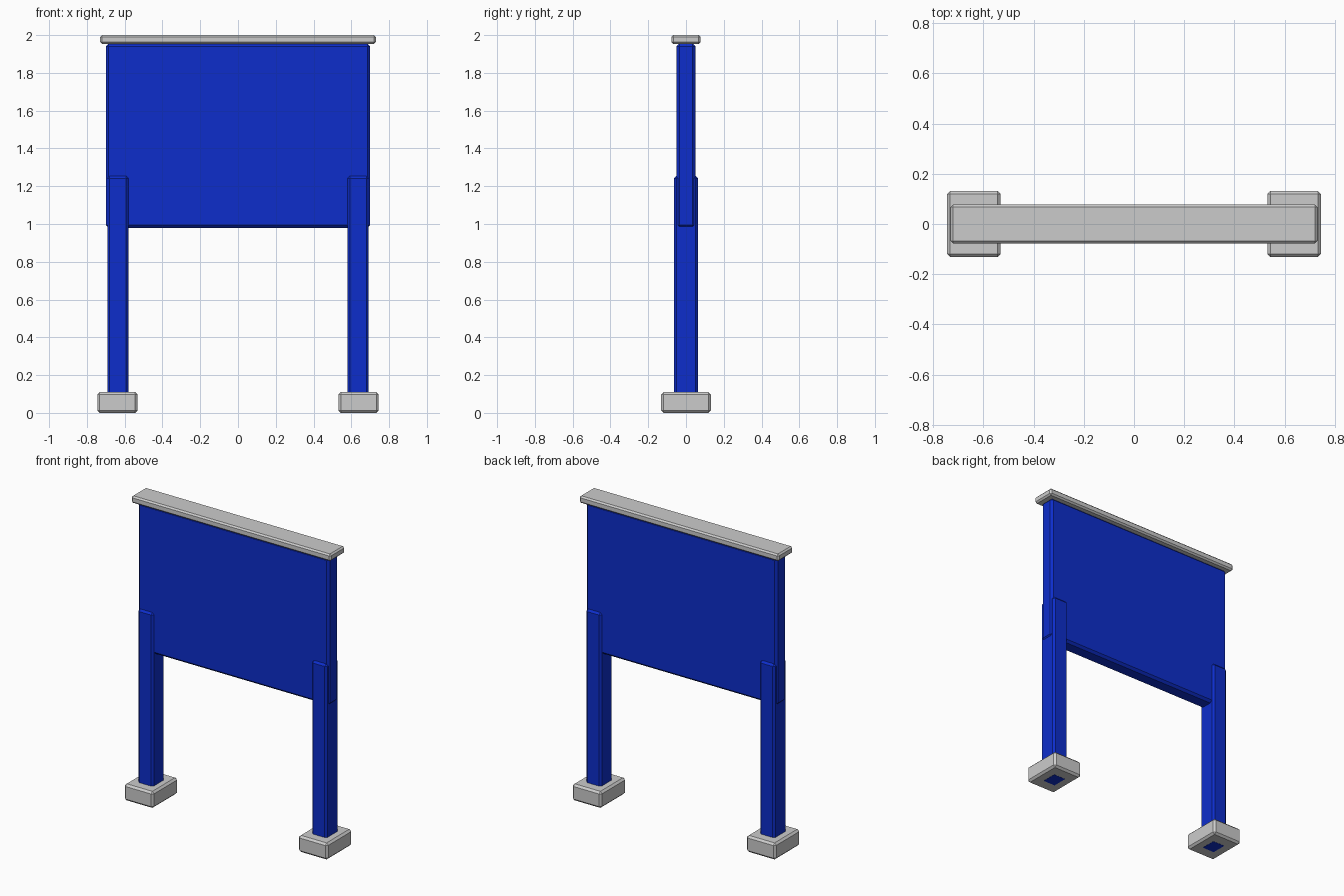
import bpy, bmesh

if "Cube" in bpy.data.objects:
    bpy.data.objects.remove(bpy.data.objects["Cube"])


def material(name, rgb):
    m = bpy.data.materials.new(name)
    m.diffuse_color = (*rgb, 1.0)
    m.use_nodes = True
    m.node_tree.nodes["Principled BSDF"].inputs["Base Color"].default_value = m.diffuse_color
    return m


BLUE = material("blue paint", (0.004, 0.027, 0.60))
GREY = material("light grey", (0.60, 0.60, 0.60))


def chamfered_box(name, lo, hi, chamfer, mat):
    """Box between two corners with a flat one-step chamfer on every edge."""
    bm = bmesh.new()
    bmesh.ops.create_cube(bm, size=1.0)
    for v in bm.verts:
        for i in range(3):
            v.co[i] = lo[i] if v.co[i] < 0 else hi[i]
    bmesh.ops.bevel(bm, geom=bm.edges[:], offset=chamfer, segments=1,
                    profile=0.5, affect='EDGES')
    mesh = bpy.data.meshes.new(name)
    bm.to_mesh(mesh)
    bm.free()
    mesh.materials.append(mat)
    obj = bpy.data.objects.new(name, mesh)
    bpy.context.collection.objects.link(obj)
    return obj


# Board and its top cap
chamfered_box("board_panel", (-0.70, -0.05, 0.98), (0.70, 0.05, 1.955), 0.015, BLUE)
chamfered_box("top_cap", (-0.73, -0.077, 1.953), (0.73, 0.077, 2.0), 0.01, GREY)

# Posts run through the panel and down through the feet
for side, s in (("left", -1), ("right", 1)):
    post_x = sorted((s * 0.58, s * 0.692))
    foot_x = sorted((s * 0.531, s * 0.745))
    chamfered_box(side + "_post", (post_x[0], -0.063, 0.0),
                  (post_x[1], 0.063, 1.255), 0.013, BLUE)
    chamfered_box(side + "_foot", (foot_x[0], -0.132, 0.0005),
                  (foot_x[1], 0.132, 0.11), 0.013, GREY)
